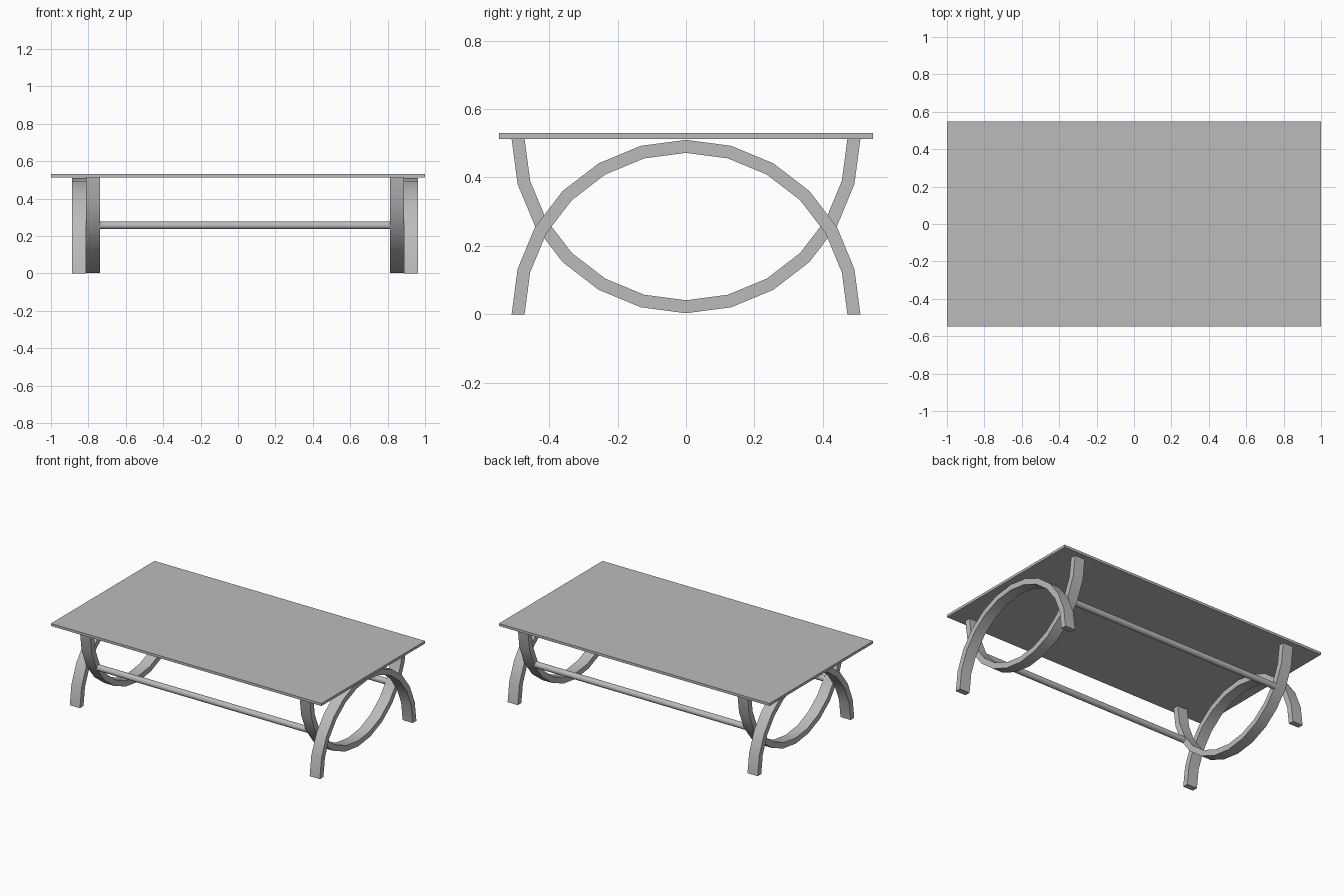
import bpy
import bmesh
import math

cube = bpy.data.objects.get("Cube")
if cube:
    bpy.data.objects.remove(cube, do_unlink=True)

grey = bpy.data.materials.new("plain grey")
grey.use_nodes = True
COLOUR = (0.5, 0.5, 0.5, 1)
grey.diffuse_color = COLOUR
grey.node_tree.nodes["Principled BSDF"].inputs["Base Color"].default_value = COLOUR

TOP_Z, THICK = 0.513, 0.017   # underside and thickness of the top
OUTER, INNER = 0.51, 0.472    # radii of the curved legs
WIDTH = 0.075                 # leg width along x
SEGMENTS = 12


def finish(bm, name, smooth=True):
    bmesh.ops.recalc_face_normals(bm, faces=bm.faces)
    mesh = bpy.data.meshes.new(name)
    bm.to_mesh(mesh)
    bm.free()
    mesh.materials.append(grey)
    obj = bpy.data.objects.new(name, mesh)
    bpy.context.collection.objects.link(obj)
    if smooth:
        bpy.ops.object.select_all(action="DESELECT")
        obj.select_set(True)
        bpy.context.view_layer.objects.active = obj
        bpy.ops.object.shade_smooth_by_angle(angle=math.radians(30))
    return obj


def half_ring(name, x, base_z, up):
    """Half hoop in the yz plane, starting at x and WIDTH wide."""
    bm = bmesh.new()
    rings = []
    for i in range(SEGMENTS + 1):
        a = math.pi * i / SEGMENTS
        rings.append([bm.verts.new((x + dx, r * math.cos(a), base_z + up * r * math.sin(a)))
                      for r, dx in ((OUTER, 0), (OUTER, WIDTH), (INNER, WIDTH), (INNER, 0))])
    for a, b in zip(rings, rings[1:]):
        for j in range(4):
            k = (j + 1) % 4
            bm.faces.new((a[j], a[k], b[k], b[j]))
    bm.faces.new(rings[0])
    bm.faces.new(rings[-1])
    return finish(bm, name)


# Table top
bm = bmesh.new()
bmesh.ops.create_cube(bm, size=1)
bmesh.ops.scale(bm, vec=(2, 1.094, THICK), verts=bm.verts)
bmesh.ops.translate(bm, vec=(0, 0, TOP_Z + THICK / 2), verts=bm.verts)
finish(bm, "table_top", smooth=False)

# Curved legs: arch outside, upturned hoop inside
for side, arch_x, hoop_x in (("right", -0.887, -0.812), ("left", 0.887, 0.812)):
    half_ring(side + "_arch_leg", arch_x, 0, 1)
    half_ring(side + "_upturned_leg", hoop_x, TOP_Z, -1)

# Stretcher rods through the leg crossings
X0, X1 = -0.74, 0.812
for side, y in (("front", -0.42), ("back", 0.42)):
    rod = bmesh.new()
    bmesh.ops.create_cone(rod, cap_ends=True, segments=24, radius1=0.02,
                          radius2=0.02, depth=X1 - X0)
    for v in rod.verts:
        px, py, pz = v.co
        v.co = (pz + (X0 + X1) / 2, y + px, TOP_Z / 2 + py)
    finish(rod, side + "_stretcher_rod")
